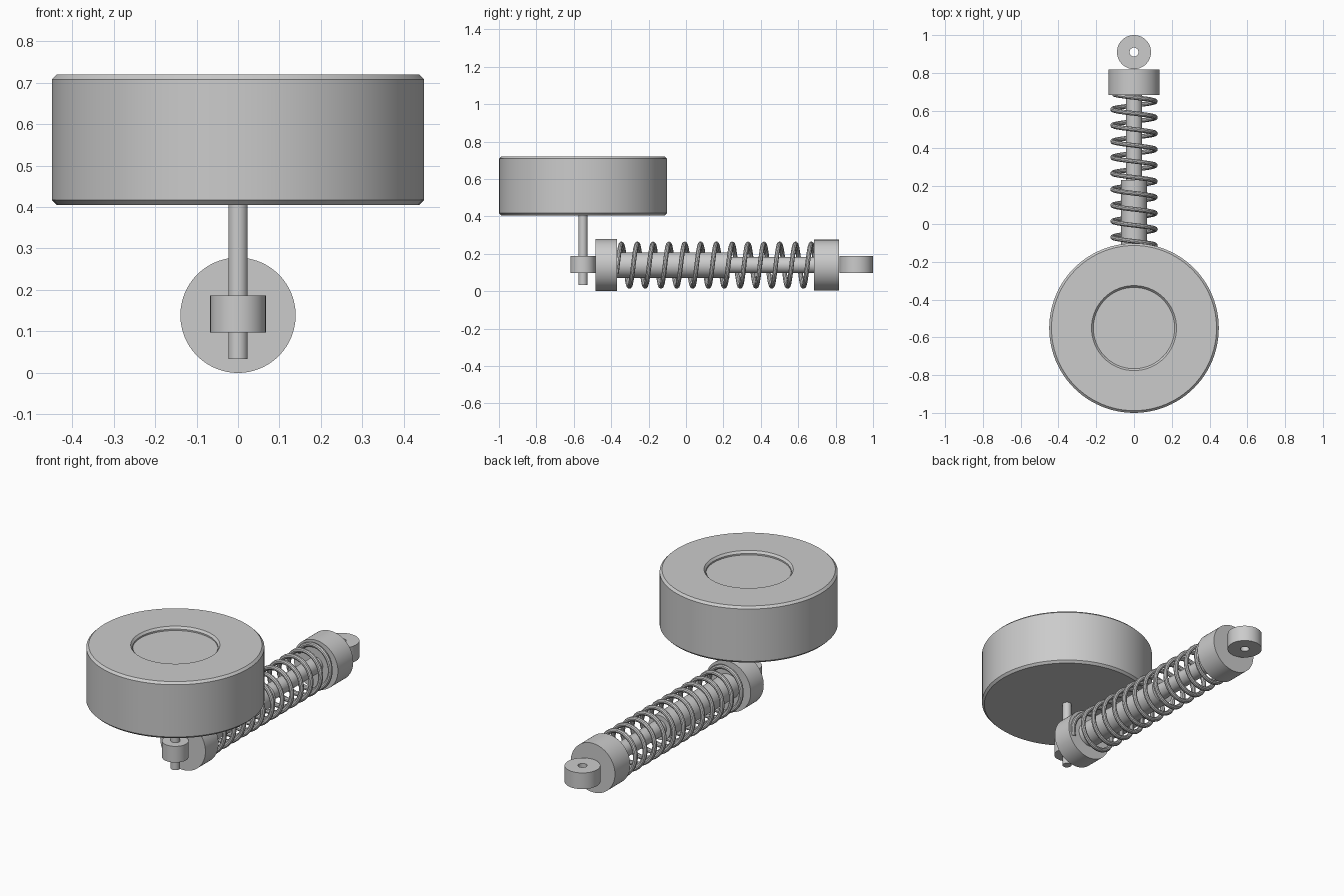
import bpy, bmesh
from math import pi, sin, cos, radians
from mathutils import Matrix

cube = bpy.data.objects.get("Cube")
if cube:
    bpy.data.objects.remove(cube, do_unlink=True)

grey = bpy.data.materials.new("plain grey")
grey.use_nodes = True
grey.diffuse_color = (0.6, 0.6, 0.6, 1)
grey.node_tree.nodes["Principled BSDF"].inputs["Base Color"].default_value = grey.diffuse_color


def finish(obj):
    bpy.ops.object.select_all(action='DESELECT')
    obj.select_set(True)
    bpy.context.view_layer.objects.active = obj
    bpy.ops.object.shade_smooth_by_angle(angle=radians(30))


def lathe(name, profile, origin, along_y=False, closed=False, steps=96):
    """Spin a (radius, height) profile about z, or lay it along y."""
    bm = bmesh.new()
    verts = [bm.verts.new((r, 0, h)) for r, h in profile]
    edges = [bm.edges.new(p) for p in zip(verts, verts[1:])]
    if closed:
        edges.append(bm.edges.new((verts[-1], verts[0])))
    bmesh.ops.spin(bm, geom=verts + edges, cent=(0, 0, 0), axis=(0, 0, 1),
                   angle=2 * pi, steps=steps, use_merge=True)
    bmesh.ops.remove_doubles(bm, verts=bm.verts, dist=1e-5)
    bmesh.ops.recalc_face_normals(bm, faces=bm.faces)
    turn = Matrix.Rotation(-pi / 2, 4, 'X') if along_y else Matrix()
    bmesh.ops.transform(bm, matrix=Matrix.Translation(origin) @ turn, verts=bm.verts)
    mesh = bpy.data.meshes.new(name)
    bm.to_mesh(mesh)
    bm.free()
    mesh.materials.append(grey)
    obj = bpy.data.objects.new(name, mesh)
    bpy.context.collection.objects.link(obj)
    finish(obj)
    return obj


def rod(name, radius, length, origin, along_y=False):
    return lathe(name, [(0, 0), (radius, 0), (radius, length), (0, length)], origin, along_y)


AXIS_Z = 0.139      # height of the damper axis
WHEEL_Y = -0.551    # wheel and axle position
LUG_Z, LUG_H = 0.097, 0.09

# Wheel with chamfered rims and a shallow round recess on top
lathe("wheel", [(0, 0), (0.437, 0), (0.449, 0.012), (0.449, 0.303), (0.437, 0.315),
                (0.225, 0.315), (0.215, 0.303), (0.215, 0.295), (0, 0.295)],
      (0, WHEEL_Y, 0.405))
rod("axle_pin", 0.0235, 0.38, (0, WHEEL_Y, 0.034))

# Damper body, piston and end collars
rod("front_collar", 0.139, 0.115, (0, -0.485, AXIS_Z), True)
rod("rear_collar", 0.136, 0.135, (0, 0.684, AXIS_Z), True)
rod("damper_body", 0.068, 0.605, (0, -0.372, AXIS_Z), True)
rod("piston_rod", 0.043, 0.47, (0, 0.22, AXIS_Z), True)


# Mounting eyes with vertical holes
def eye(name, radius, y):
    bore = 0.0235
    lathe(name, [(bore, 0), (radius, 0), (radius, LUG_H), (bore, LUG_H)],
          (0, y, LUG_Z), closed=True)


eye("front_eye", 0.067, WHEEL_Y)
eye("rear_eye", 0.09, 0.91)

# Coil spring wound around the damper
PER_TURN, PITCH, COIL_R = 32, 0.0846, 0.1135
first, last = round(-0.3 * PER_TURN), round(12.2 * PER_TURN)
curve = bpy.data.curves.new("coil_spring", 'CURVE')
curve.dimensions = '3D'
curve.bevel_depth = 0.0125
curve.bevel_resolution = 3
curve.use_fill_caps = True
spline = curve.splines.new('POLY')
spline.points.add(last - first)
for point, i in zip(spline.points, range(first, last + 1)):
    turns = i / PER_TURN
    a = 2 * pi * turns
    point.co = (-COIL_R * sin(a), -0.345 + PITCH * turns, AXIS_Z + COIL_R * cos(a), 1)
curve.materials.append(grey)
spring = bpy.data.objects.new("coil_spring", curve)
bpy.context.collection.objects.link(spring)
bpy.ops.object.select_all(action='DESELECT')
spring.select_set(True)
bpy.context.view_layer.objects.active = spring
bpy.ops.object.convert(target='MESH')
finish(bpy.context.view_layer.objects.active)
